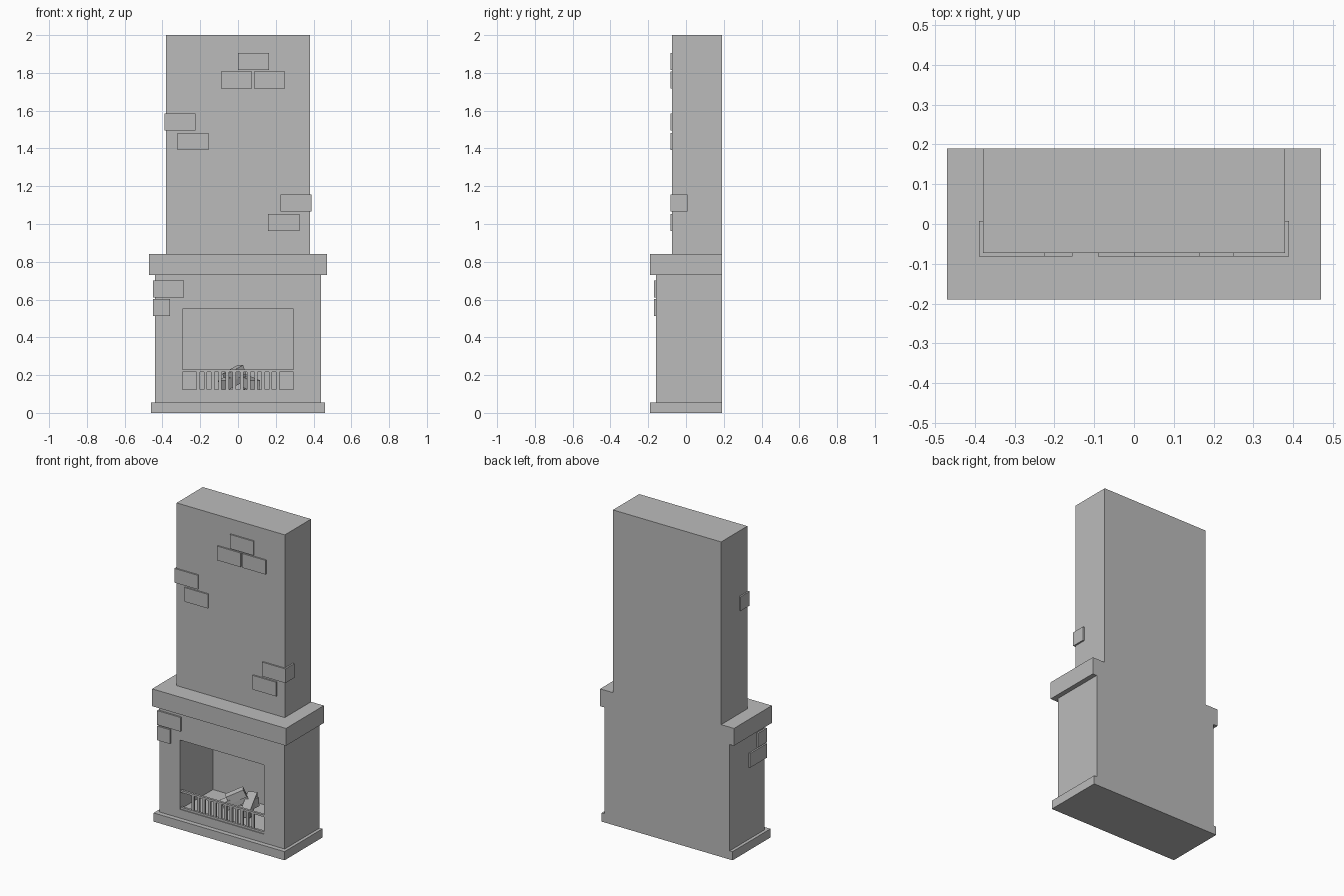
import bpy
from mathutils import Vector

cube = bpy.data.objects.get("Cube")
if cube:
    bpy.data.objects.remove(cube, do_unlink=True)

stone = bpy.data.materials.new("plain_grey")
stone.use_nodes = True
GREY = (0.5, 0.5, 0.5, 1)
stone.diffuse_color = GREY
stone.node_tree.nodes["Principled BSDF"].inputs["Base Color"].default_value = GREY

BACK = 0.19


def box(name, x, y, z):
    """Box from (low, high) pairs on each axis."""
    spans = (x, y, z)
    bpy.ops.mesh.primitive_cube_add(size=1)
    ob = bpy.context.object
    ob.name = name
    low = Vector([s[0] for s in spans])
    size = Vector([s[1] - s[0] for s in spans])
    for v in ob.data.vertices:
        v.co = low + Vector([(c + 0.5) * s for c, s in zip(v.co, size)])
    ob.data.materials.append(stone)
    return ob


def log(name, start, end, thick):
    """Square log between two points."""
    a, b = Vector(start), Vector(end)
    half = thick / 2
    ob = box(name, (-half, half), (-half, half), (-0.5, 0.5))
    ob.scale.z = (b - a).length
    ob.location = (a + b) / 2
    ob.rotation_euler = (b - a).to_track_quat("Z", "Y").to_euler()
    return ob


# Main masses
box("plinth", (-0.46, 0.46), (-0.19, BACK), (0, 0.055))
hearth = box("hearth_surround", (-0.44, 0.44), (-0.16, BACK), (0.055, 0.73))
box("mantel", (-0.47, 0.47), (-0.19, BACK), (0.73, 0.84))
box("chimney_breast", (-0.38, 0.38), (-0.073, BACK), (0.84, 2.0))

# Firebox opening
cutter = box("firebox_cutter", (-0.295, 0.295), (-0.3, 0.17), (0.11, 0.55))
cutter.hide_render = True
cut = hearth.modifiers.new("firebox", "BOOLEAN")
cut.operation = "DIFFERENCE"
cut.solver = "EXACT"
cut.object = cutter
bpy.context.view_layer.objects.active = hearth
bpy.ops.object.modifier_apply(modifier=cut.name)
bpy.data.objects.remove(cutter, do_unlink=True)

# Raised bricks: left edge, bottom, width, depth to the rear
CHIMNEY_Y, HEARTH_Y = -0.082, -0.17
SHALLOW, WRAP = 0.02, 0.09
bricks = [
    (0.0, 1.815, 0.165, CHIMNEY_Y, SHALLOW),
    (-0.09, 1.717, 0.165, CHIMNEY_Y, SHALLOW),
    (0.085, 1.717, 0.165, CHIMNEY_Y, SHALLOW),
    (-0.39, 1.495, 0.165, CHIMNEY_Y, WRAP),
    (-0.32, 1.393, 0.165, CHIMNEY_Y, SHALLOW),
    (0.225, 1.065, 0.165, CHIMNEY_Y, WRAP),
    (0.16, 0.963, 0.165, CHIMNEY_Y, SHALLOW),
    (-0.45, 0.61, 0.165, HEARTH_Y, WRAP),
    (-0.45, 0.512, 0.09, HEARTH_Y, 0.17),
]
for i, (x, z, w, y, d) in enumerate(bricks):
    box(f"brick_{i + 1}", (x, x + w), (y, y + d), (z, z + 0.09))

# Fire grate
for name, z in (("grate_lower_rail", 0.11), ("grate_upper_rail", 0.216)):
    box(name, (-0.295, 0.295), (-0.155, -0.14), (z, z + 0.013))
COUNT = 12
for i in range(COUNT):
    x = -0.21 + 0.42 * i / (COUNT - 1)
    box(f"grate_bar_{i + 1}", (x - 0.009, x + 0.009), (-0.153, -0.142), (0.12, 0.218))

# Stacked logs
log("log_left", (-0.08, -0.04, 0.145), (0.02, 0.06, 0.2), 0.055)
log("log_right", (0.09, -0.05, 0.145), (0.02, 0.12, 0.175), 0.055)
log("log_back", (-0.09, 0.1, 0.145), (0.07, 0.08, 0.155), 0.055)
log("log_top", (-0.06, -0.02, 0.185), (0.02, 0.04, 0.23), 0.05)
